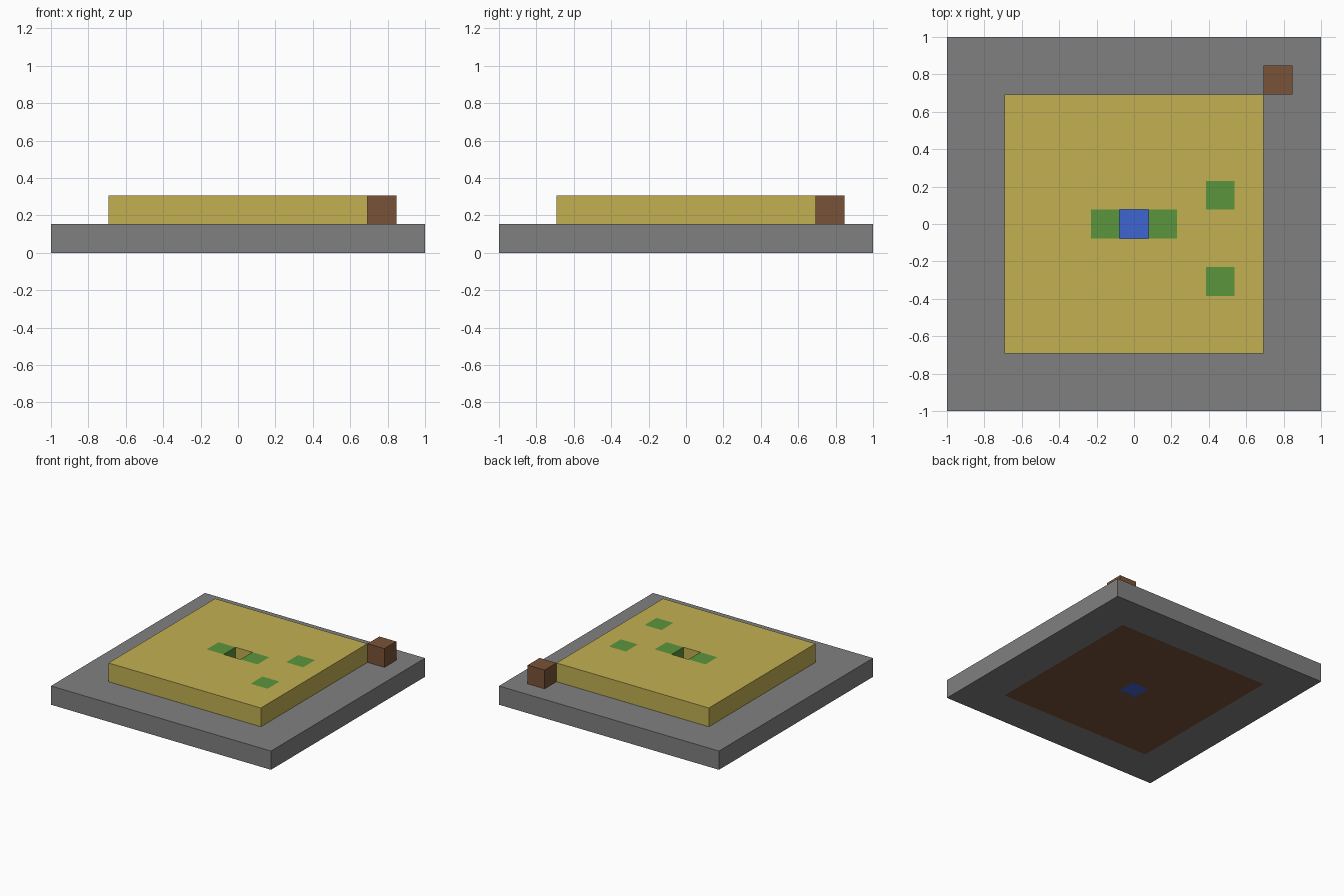
import bpy
import bmesh
from mathutils import Vector

cube = bpy.data.objects.get("Cube")
if cube:
    bpy.data.objects.remove(cube, do_unlink=True)

U = 2 / 13  # edge of one block


def material(name, *srgb):
    """Flat material from 0-255 sRGB values."""
    rgb = [((c / 255 + 0.055) / 1.055) ** 2.4 for c in srgb]
    mat = bpy.data.materials.new(name)
    mat.use_nodes = True
    mat.diffuse_color = (*rgb, 1)
    bsdf = mat.node_tree.nodes["Principled BSDF"]
    bsdf.inputs["Base Color"].default_value = (*rgb, 1)
    bsdf.inputs["Roughness"].default_value = 0.9
    return mat


stone = material("stone grey", 128, 128, 128)
soil = material("soil brown", 121, 82, 55)
sand = material("sand yellow", 194, 176, 81)
grass = material("grass green", 91, 149, 60)
water = material("water blue", 63, 102, 209)


def layer(name, mats, cells, level, hole=0, at=(0, 0), accents=()):
    """Square slab one block thick, with an optional square hole and accent cells."""
    bm = bmesh.new()
    bmesh.ops.create_grid(bm, x_segments=cells, y_segments=cells, size=cells * U / 2)
    if hole:
        inside = [f for f in bm.faces
                  if max(abs(c) for c in f.calc_center_median()) < hole * U / 2]
        bmesh.ops.delete(bm, geom=inside, context="FACES")
    top = bmesh.ops.extrude_face_region(bm, geom=bm.faces[:], use_keep_orig=True)
    bmesh.ops.translate(bm, vec=(0, 0, U),
                        verts=[v for v in top["geom"] if isinstance(v, bmesh.types.BMVert)])
    bmesh.ops.recalc_face_normals(bm, faces=bm.faces[:])
    bm.normal_update()
    # Each face takes the colour of the cell just behind it
    for f in bm.faces:
        p = (f.calc_center_median() - f.normal * U / 2) / U
        if (round(p.x), round(p.y)) in accents:
            f.material_index = 1
    bmesh.ops.translate(bm, vec=Vector((at[0], at[1], level)) * U, verts=bm.verts[:])
    mesh = bpy.data.meshes.new(name)
    bm.to_mesh(mesh)
    bm.free()
    for m in mats:
        mesh.materials.append(m)
    obj = bpy.data.objects.new(name, mesh)
    bpy.context.collection.objects.link(obj)
    return obj


# Ground level: stone border, soil bed and a water block in the middle
layer("stone_border", [stone], 13, 0, hole=9)
layer("soil_bed", [soil], 9, 0, hole=1)
layer("water_block", [water], 1, 0)

# Upper level: sandy field with grass cells around an open well
layer("sand_field", [sand, grass], 9, 1, hole=1,
      accents={(-1, 0), (1, 0), (3, 1), (3, -2)})

# Loose block at the back corner
layer("corner_block", [soil], 1, 1, at=(5, 5))
